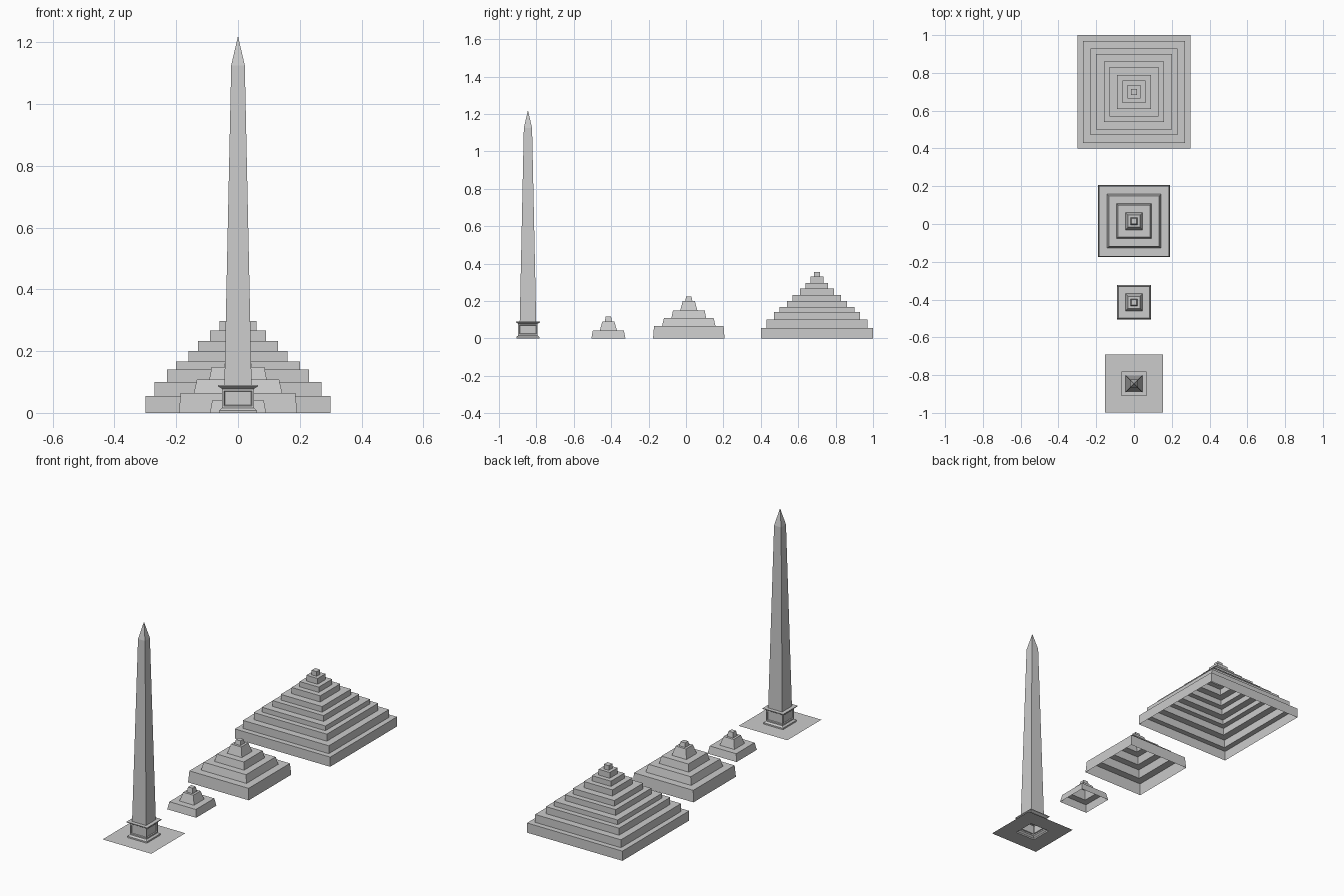
import bpy, bmesh

if "Cube" in bpy.data.objects:
    bpy.data.objects.remove(bpy.data.objects["Cube"])


def square_shell(name, y, profile, panel_ring=None):
    """Skin square rings (half width, height) from bottom to top, open underneath."""
    bm = bmesh.new()
    rings = []
    for r, z in profile:
        if r == 0:
            rings.append([bm.verts.new((0, 0, z))])
        else:
            rings.append([bm.verts.new((sx * r, sy * r, z))
                          for sx, sy in ((-1, -1), (1, -1), (1, 1), (-1, 1))])
    panels = []
    for k, (lo, hi) in enumerate(zip(rings, rings[1:])):
        for i in range(4):
            j = (i + 1) % 4
            if len(hi) == 1:
                f = bm.faces.new((lo[i], lo[j], hi[0]))
            else:
                f = bm.faces.new((lo[i], lo[j], hi[j], hi[i]))
            if k == panel_ring:
                panels.append(f)
    if len(rings[-1]) == 4:
        bm.faces.new(rings[-1])
    bm.normal_update()
    # sunken panels
    if panels:
        bmesh.ops.inset_individual(bm, faces=panels, thickness=0.010)
        bmesh.ops.inset_individual(bm, faces=panels, thickness=0.003, depth=-0.005)
    mesh = bpy.data.meshes.new(name)
    bm.to_mesh(mesh)
    bm.free()
    obj = bpy.data.objects.new(name, mesh)
    obj.location.y = y
    bpy.context.collection.objects.link(obj)
    return obj


def stepped(tiers):
    """Tiers of (bottom half width, top half width, top height) to a profile."""
    profile, z = [], 0
    for bottom, top, height in tiers:
        profile += [(bottom, z), (top, height)]
        z = height
    return profile


# Large pyramid with upright steps
large = [(0.30, 0.055), (0.27, 0.10), (0.23, 0.14), (0.20, 0.167), (0.16, 0.20),
         (0.13, 0.232), (0.09, 0.267), (0.06, 0.297), (0.035, 0.33), (0.016, 0.356)]
square_shell("large_step_pyramid", 0.70, stepped([(r, r, z) for r, z in large]))

# Medium pyramid with sloping steps
square_shell("medium_step_pyramid", 0.015, stepped([
    (0.191, 0.186, 0.065), (0.143, 0.133, 0.108), (0.093, 0.085, 0.149),
    (0.046, 0.032, 0.20), (0.019, 0.014, 0.223)]))

# Small pyramid with sloping steps
square_shell("small_step_pyramid", -0.415, stepped([
    (0.091, 0.083, 0.042), (0.046, 0.032, 0.09), (0.019, 0.014, 0.118)]))

# Obelisk: ground apron, plinth, panelled pedestal, cornice, shaft and point
square_shell("obelisk", -0.845, [
    (0.153, 0), (0.061, 0), (0.061, 0.008), (0.052, 0.016), (0.052, 0.078),
    (0.058, 0.082), (0.065, 0.086), (0.065, 0.090), (0.044, 0.090),
    (0.022, 1.125), (0, 1.22)], panel_ring=3)
